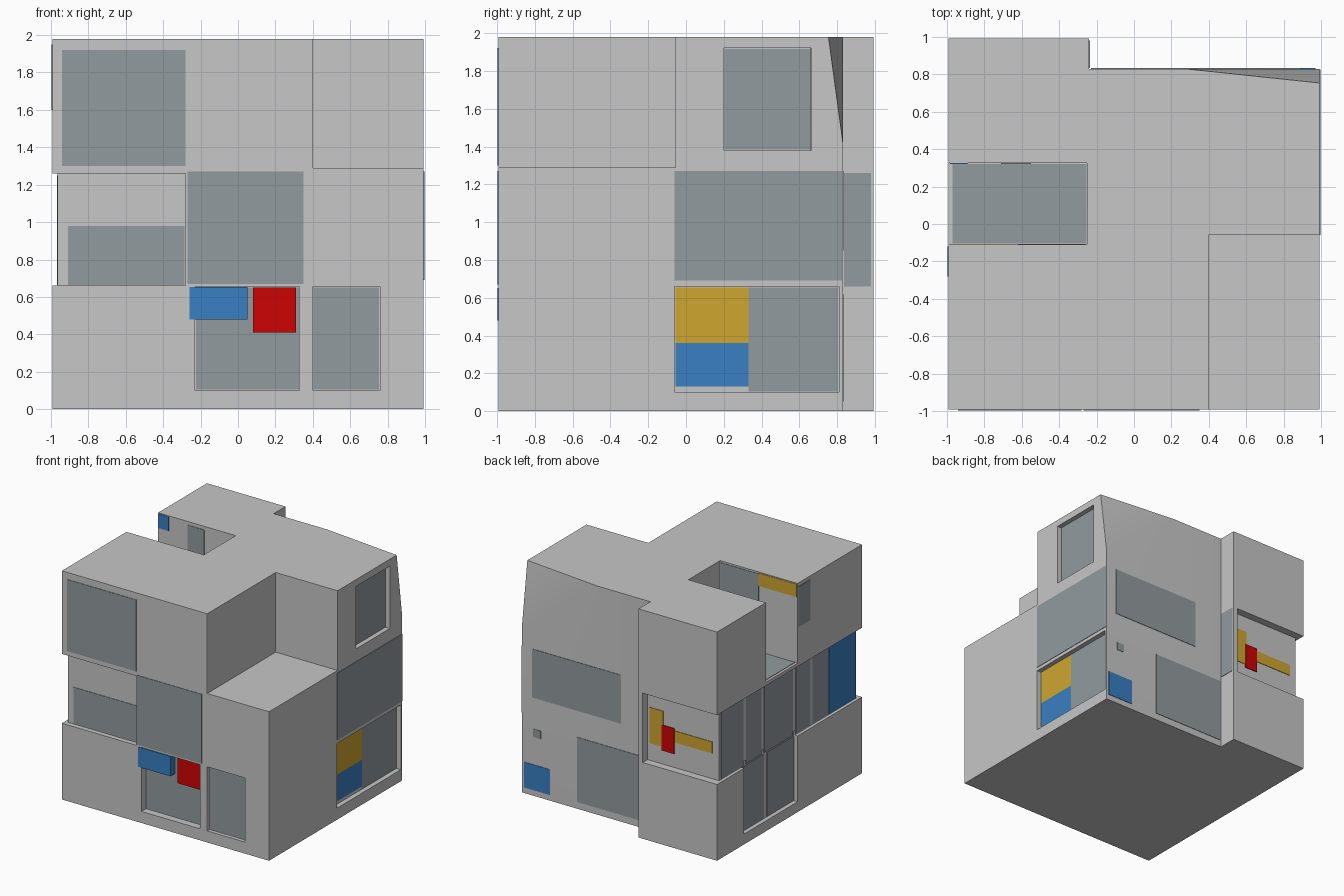
import bpy, bmesh
from mathutils import Vector

if "Cube" in bpy.data.objects:
    bpy.data.objects.remove(bpy.data.objects["Cube"])

def material(name, rgb):
    m = bpy.data.materials.new(name)
    m.diffuse_color = (*rgb, 1)
    m.use_nodes = True
    m.node_tree.nodes["Principled BSDF"].inputs["Base Color"].default_value = m.diffuse_color
    return m

WALL = material("light_grey_wall", (0.57, 0.57, 0.57))
GLASS = material("blue_grey_glass", (0.29, 0.33, 0.345))
RED = material("red_paint", (0.62, 0.001, 0.001))
BLUE = material("blue_paint", (0.04, 0.215, 0.54))
YELLOW = material("yellow_paint", (0.62, 0.38, 0.03))

E = 0.992          # outer half width
TOP = 1.98
FAR = 1.2          # cutters reach past the outer faces

def make(name, bm, mat):
    me = bpy.data.meshes.new(name)
    bmesh.ops.recalc_face_normals(bm, faces=bm.faces)
    bm.to_mesh(me)
    bm.free()
    me.materials.append(mat)
    ob = bpy.data.objects.new(name, me)
    bpy.context.collection.objects.link(ob)
    return ob

def box(name, x, y, z, mat=WALL):
    bm = bmesh.new()
    bmesh.ops.create_cube(bm, size=1)
    for v in bm.verts:
        v.co = Vector([(r[0] + r[1]) / 2 + c * (r[1] - r[0]) for r, c in zip((x, y, z), v.co)])
    return make(name, bm, mat)

def cut(target, cutter):
    """Subtract the cutter and remove it."""
    cutter.hide_render = True
    mod = target.modifiers.new("cut", 'BOOLEAN')
    mod.operation, mod.solver, mod.object = 'DIFFERENCE', 'EXACT', cutter
    bpy.context.view_layer.objects.active = target
    bpy.ops.object.modifier_apply(modifier=mod.name)
    bpy.data.objects.remove(cutter)

def panel(name, mat, axis, pos, u, v):
    """Thin coloured plate on the plane axis = pos; u, v are the other two ranges."""
    r = [u, v]
    r.insert("xyz".index(axis), (pos - 0.004, pos + 0.004))
    box(name, *r, mat)

# main cube
body = box("house_body", (-E, E), (-E, E), (0, TOP))

# large steps, notches and recessed windows
for x, y, z in [
    ((-0.24, FAR), (0.83, FAR), (-0.2, 2.2)),       # back step
    ((0.40, FAR), (-FAR, -0.055), (1.29, 2.2)),     # roof terrace
    ((-FAR, -0.25), (-0.11, 0.325), (1.29, 2.2)),   # side terrace
    ((-FAR, -0.28), (-FAR, -0.95), (0.66, 1.26)),   # middle storey, front
    ((-FAR, -0.965), (-FAR, FAR), (0.66, 1.26)),    # middle storey, left
    ((-FAR, -0.28), (0.925, FAR), (0.66, 1.26)),    # middle storey, back
    ((-FAR, -0.955), (-0.11, 0.62), (0.09, 0.70)),  # lower left window
    ((-0.23, 0.33), (-FAR, -0.93), (0.10, 0.655)),  # lower front window
    ((0.40, 0.76), (-FAR, -0.96), (0.10, 0.655)),   # lower front side window
    ((0.95, FAR), (0.20, 0.66), (1.38, 1.92)),      # upper right window
    ((0.95, FAR), (-0.06, 0.81), (0.10, 0.66)),     # lower right window
]:
    cut(body, box("cutter", x, y, z))

# slanted upper back corner
bm = bmesh.new()
for p in [(0.15, 0.84, 2.0), (1.05, 0.745, 2.0), (1.05, 0.84, 1.3),
          (1.05, 1.0, 2.0), (0.15, 1.0, 2.0), (1.05, 1.0, 1.3)]:
    bm.verts.new(p)
bmesh.ops.convex_hull(bm, input=bm.verts)
cut(body, make("corner_cutter", bm, WALL))

bev = body.modifiers.new("soft_edges", 'BEVEL')
bev.width, bev.segments = 0.012, 2
bev.limit_method, bev.angle_limit = 'ANGLE', 0.7

# front
panel("front_upper_glass", GLASS, 'y', -E, (-0.94, -0.28), (1.30, 1.92))
panel("front_middle_glass", GLASS, 'y', -E, (-0.27, 0.35), (0.67, 1.27))
panel("front_recess_glass", GLASS, 'y', -0.95, (-0.91, -0.285), (0.665, 0.98))
panel("front_lower_glass", GLASS, 'y', -0.93, (-0.225, 0.325), (0.105, 0.65))
panel("front_side_glass", GLASS, 'y', -0.96, (0.405, 0.755), (0.105, 0.65))
panel("front_red_panel", RED, 'y', -0.94, (0.08, 0.31), (0.41, 0.65))
box("front_blue_panel", (-0.26, 0.05), (-E - 0.004, -0.93), (0.48, 0.652), BLUE)

# right
panel("right_upper_glass", GLASS, 'x', 0.95, (0.205, 0.655), (1.385, 1.915))
panel("right_middle_glass", GLASS, 'x', E, (-0.06, 0.826), (0.69, 1.27))
panel("right_step_glass", GLASS, 'x', -0.24, (0.835, 0.98), (0.66, 1.26))
panel("right_lower_glass", GLASS, 'x', 0.95, (0.33, 0.805), (0.105, 0.655))
panel("right_yellow_panel", YELLOW, 'x', 0.952, (-0.055, 0.33), (0.36, 0.655))
panel("right_blue_panel", BLUE, 'x', 0.952, (-0.055, 0.33), (0.13, 0.36))

# back
panel("back_middle_glass", GLASS, 'y', 0.83, (0.04, 0.89), (0.85, 1.27))
panel("back_lower_glass", GLASS, 'y', 0.83, (-0.23, 0.46), (0.06, 0.62))
panel("back_blue_panel", BLUE, 'y', 0.83, (0.72, 0.97), (0.05, 0.27))
panel("back_small_vent", GLASS, 'y', 0.83, (0.81, 0.88), (0.51, 0.58))
panel("back_yellow_post", YELLOW, 'y', 0.926, (-0.43, -0.30), (0.81, 1.12))
panel("back_red_panel", RED, 'y', 0.93, (-0.54, -0.42), (0.78, 1.0))
panel("back_yellow_bar", YELLOW, 'y', 0.926, (-0.90, -0.54), (0.88, 0.98))

# left, a row of glazed bays
for a, b in [(0.60, 0.90), (0.35, 0.56), (-0.08, 0.31), (-0.32, -0.12), (-0.56, -0.35)]:
    panel("left_middle_glass", GLASS, 'x', -0.965, (a, b), (0.67, 1.25))
panel("left_blue_panel", BLUE, 'x', -0.965, (-0.94, -0.57), (0.665, 1.25))
for a, b in [(0.30, 0.61), (-0.105, 0.26)]:
    panel("left_lower_glass", GLASS, 'x', -0.955, (a, b), (0.095, 0.65))
panel("left_upper_glass", GLASS, 'x', -E, (-0.28, -0.12), (1.60, 1.95))

# side terrace
panel("terrace_floor", GLASS, 'z', 1.29, (-0.97, -0.255), (-0.105, 0.32))
panel("terrace_glass_front", GLASS, 'y', -0.11, (-0.62, -0.26), (1.30, 1.965))
panel("terrace_yellow_panel", YELLOW, 'y', -0.11, (-0.985, -0.62), (1.86, 1.972))
panel("terrace_glass_back", GLASS, 'y', 0.325, (-0.71, -0.55), (1.45, 1.95))
panel("terrace_blue_panel", BLUE, 'y', 0.325, (-0.985, -0.89), (1.85, 1.972))

# smooth shading with sharp corners kept
for ob in bpy.data.objects:
    ob.select_set(ob == body)
bpy.context.view_layer.objects.active = body
bpy.ops.object.shade_smooth_by_angle(angle=0.6)
